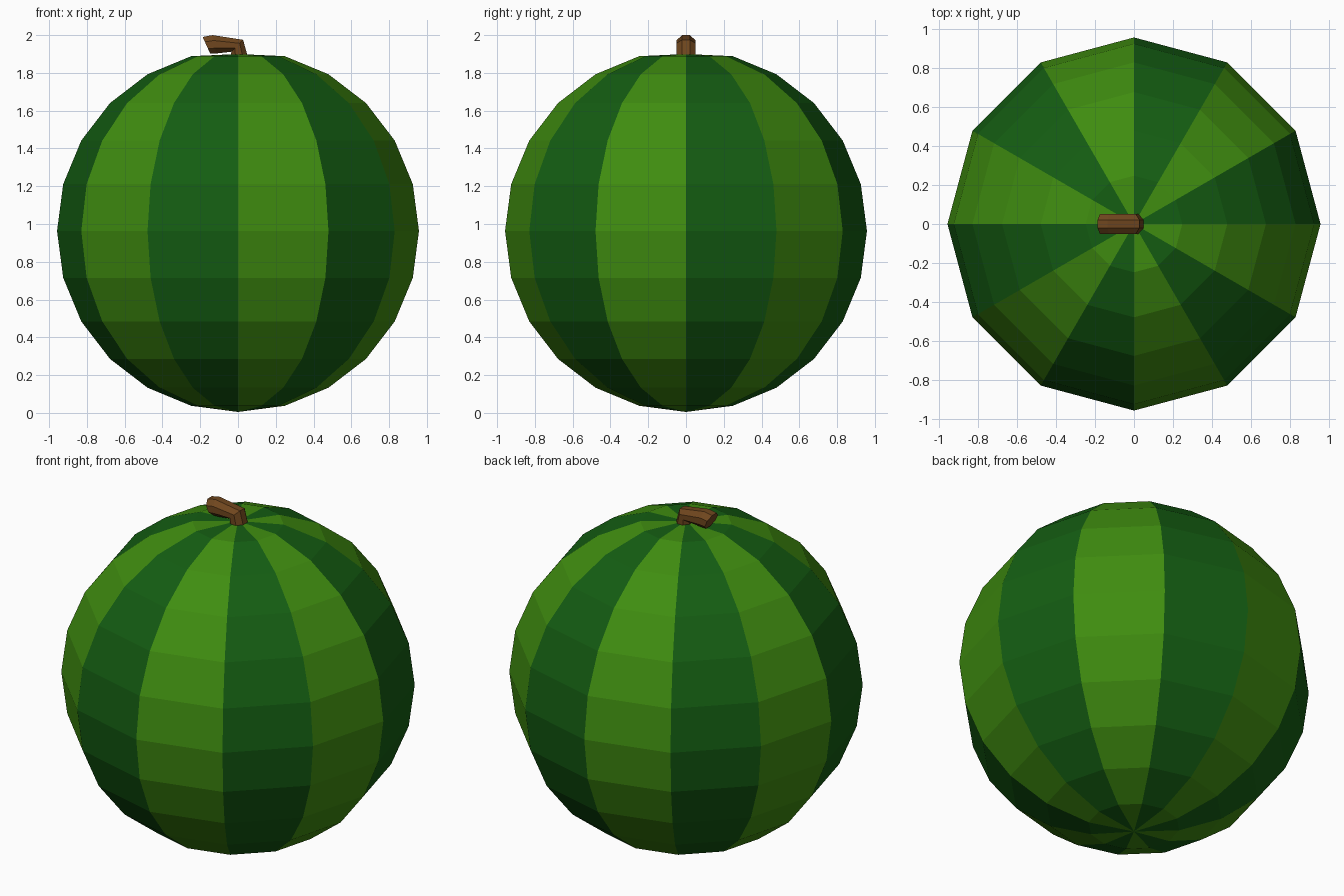
import bpy, bmesh
from math import sin, cos, pi
from mathutils import Vector

if "Cube" in bpy.data.objects:
    bpy.data.objects.remove(bpy.data.objects["Cube"])


def material(name, rgb):
    m = bpy.data.materials.new(name)
    m.diffuse_color = (*rgb, 1)
    m.use_nodes = True
    m.node_tree.nodes["Principled BSDF"].inputs["Base Color"].default_value = m.diffuse_color
    return m


def finish(bm, name, mats):
    bmesh.ops.recalc_face_normals(bm, faces=bm.faces)
    mesh = bpy.data.meshes.new(name)
    bm.to_mesh(mesh)
    bm.free()
    for m in mats:
        mesh.materials.append(m)
    obj = bpy.data.objects.new(name, mesh)
    bpy.context.collection.objects.link(obj)
    return obj


dark = material("dark_rind", (0.007, 0.11, 0.006))
light = material("light_rind", (0.05, 0.265, 0.005))
brown = material("stem_brown", (0.16, 0.062, 0.013))

# Striped round body: 12 x 12 sphere with a flattened top
R, CZ, TOP = 0.958, 0.963, 1.9
bm = bmesh.new()
bmesh.ops.create_uvsphere(bm, u_segments=12, v_segments=12, radius=R)
for v in bm.verts:
    v.co.z += CZ
max(bm.verts, key=lambda v: v.co.z).co.z = TOP
for f in bm.faces:
    # bisecting direction of the wedge, ignoring pole vertices
    pts = [v.co for v in f.verts if v.co.xy.length > 0.01]
    c = sum((p.xy.normalized() for p in pts), Vector((0, 0)))
    wedge = int((Vector((1, 0)).angle_signed(c) * -1 % (2 * pi)) / (pi / 6))
    f.material_index = wedge % 2
finish(bm, "melon_body", [dark, light])

# Bent stem: octagonal loops, each given by its outer and inner (x, z) points
loops = [((0.052, 1.885), (-0.04, 1.885)),
         ((0.027, 1.975), (-0.035, 1.912)),
         ((-0.135, 2.0), (-0.115, 1.903)),
         ((-0.187, 1.99), (-0.147, 1.902))]
bm = bmesh.new()
rings = []
for (ox, oz), (ix, iz) in loops:
    mid = Vector(((ox + ix) / 2, 0, (oz + iz) / 2))
    half = Vector(((ox - ix) / 2, 0, (oz - iz) / 2)) / cos(pi / 8)
    ring = []
    for i in range(8):
        a = (i + 0.5) * pi / 4
        ring.append(bm.verts.new(mid + half * cos(a) + Vector((0, 0.055 * sin(a), 0))))
    rings.append(ring)
for a, b in zip(rings, rings[1:]):
    for i in range(8):
        j = (i + 1) % 8
        bm.faces.new((a[i], a[j], b[j], b[i]))
bm.faces.new(rings[0])
bm.faces.new(rings[-1])
finish(bm, "stem", [brown])
